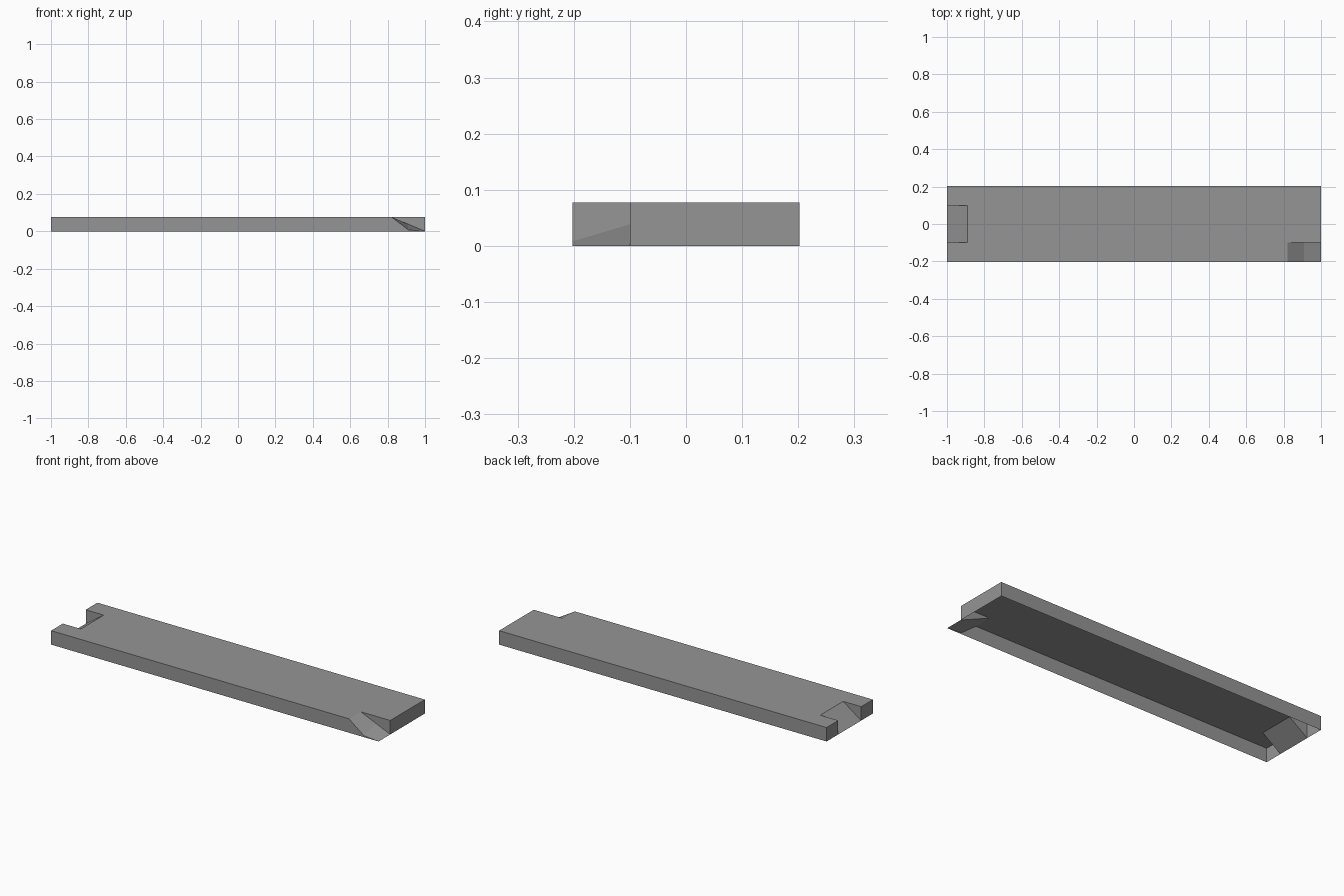
import bpy
import bmesh

cube = bpy.data.objects.get("Cube")
if cube:
    bpy.data.objects.remove(cube, do_unlink=True)

grey = bpy.data.materials.new("mid grey")
colour = (0.3, 0.3, 0.3, 1)
grey.use_nodes = True
grey.diffuse_color = colour
grey.node_tree.nodes["Principled BSDF"].inputs["Base Color"].default_value = colour

L, W, H = 1.0, 0.202, 0.077      # half length, half width, height
N, NX = 0.1, -0.89               # notch half width, notch inner end
CY, CX, MX = -0.1, 0.82, 0.91    # corner cut inner side, start and bend
MID, LOW = H / 2, 0.008          # bend heights at the inner and outer side


def sheet(name, *faces):
    """Thin flat-shaded part made of polygons that share corners."""
    bm = bmesh.new()
    for face in faces:
        bm.faces.new([bm.verts.new(p) for p in face])
    bmesh.ops.remove_doubles(bm, verts=bm.verts, dist=0.0001)
    mesh = bpy.data.meshes.new(name)
    bm.to_mesh(mesh)
    bm.free()
    mesh.materials.append(grey)
    obj = bpy.data.objects.new(name, mesh)
    bpy.context.collection.objects.link(obj)
    return obj


def upright(a, b):
    """Full-height wall from plan point a to plan point b."""
    return [(*a, 0), (*b, 0), (*b, H), (*a, H)]


# Top deck, with the end notch and corner cut out of its outline
outline = [(-L, -W), (CX, -W), (CX, CY), (L, CY), (L, W), (-L, W),
           (-L, N), (NX, N), (NX, -N), (-L, -N)]
sheet("deck", [(x, y, H) for x, y in outline])

# Outer walls; the underside stays open
sheet("front_wall", [(-L, -W, 0), (L, -W, 0), (MX, -W, LOW), (CX, -W, H), (-L, -W, H)])
sheet("back_wall", upright((L, W), (-L, W)))
sheet("left_end_wall", upright((L, CY), (L, W)))
sheet("right_end_walls", upright((-L, W), (-L, N)), upright((-L, -N), (-L, -W)))

# Sloped notch with triangular cheeks
sheet("notch_ramp", [(-L, -N, 0), (NX, -N, H), (NX, N, H), (-L, N, 0)])
sheet("notch_cheeks",
      [(-L, -N, 0), (-L, -N, H), (NX, -N, H)],
      [(-L, N, 0), (NX, N, H), (-L, N, H)])

# Bent corner ramp and the cheek beside it
sheet("corner_ramp",
      [(CX, -W, H), (MX, -W, LOW), (MX, CY, MID), (CX, CY, H)],
      [(MX, -W, LOW), (L, -W, 0), (L, CY, 0), (MX, CY, MID)])
sheet("corner_cheek", [(CX, CY, H), (MX, CY, MID), (L, CY, 0), (L, CY, H)])
